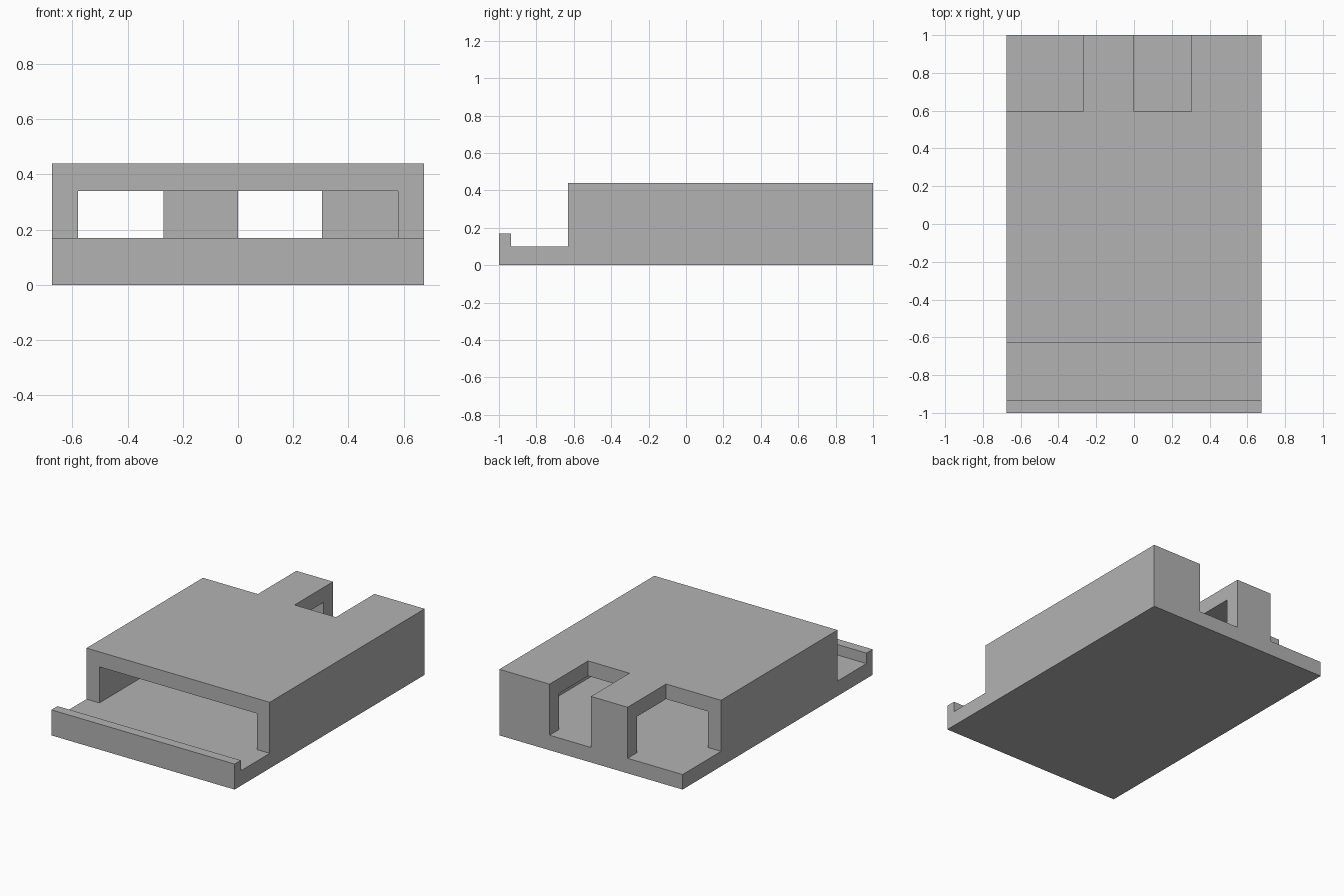
import bpy
import bmesh
from mathutils import Matrix, Vector

cube = bpy.data.objects.get("Cube")
if cube:
    bpy.data.objects.remove(cube, do_unlink=True)

W, FLOOR, TOP = 0.675, 0.10, 0.44      # half width, floor and roof heights
LIP_TOP, LIP_BACK, FACE = 0.17, -0.935, -0.63
NOTCH = 0.595                          # front edge of the rear notches

grey = bpy.data.materials.new("plain grey")
grey.use_nodes = True
grey.diffuse_color = (0.45, 0.45, 0.45, 1)
grey.node_tree.nodes["Principled BSDF"].inputs["Base Color"].default_value = grey.diffuse_color


def add_object(name, bm):
    bmesh.ops.recalc_face_normals(bm, faces=bm.faces)
    mesh = bpy.data.meshes.new(name)
    bm.to_mesh(mesh)
    bm.free()
    mesh.materials.append(grey)
    obj = bpy.data.objects.new(name, mesh)
    bpy.context.collection.objects.link(obj)
    return obj


def cut_box(target, name, low, high):
    """Subtract a box, given by its two corners, from the target."""
    low, high = Vector(low), Vector(high)
    bm = bmesh.new()
    bmesh.ops.create_cube(bm, size=1, matrix=Matrix.Translation((low + high) / 2)
                          @ Matrix.Diagonal((*(high - low), 1)))
    cutter = add_object(name, bm)
    cutter.hide_render = True
    cutter.hide_set(True)
    mod = target.modifiers.new(name, 'BOOLEAN')
    mod.operation = 'DIFFERENCE'
    mod.solver = 'EXACT'
    mod.object = cutter


# Side profile: base, front lip and tall body, swept across the width
profile = [(-1, 0), (1, 0), (1, TOP), (FACE, TOP), (FACE, FLOOR),
           (LIP_BACK, FLOOR), (LIP_BACK, LIP_TOP), (-1, LIP_TOP)]
bm = bmesh.new()
side = bm.faces.new([bm.verts.new((-W, y, z)) for y, z in profile])
sweep = bmesh.ops.extrude_face_region(bm, geom=[side], use_keep_orig=True)
bmesh.ops.translate(bm, vec=(2 * W, 0, 0),
                    verts=[v for v in sweep["geom"] if isinstance(v, bmesh.types.BMVert)])
housing = add_object("housing", bm)

# Hollow interior, open at the front and closed by a rear wall
cut_box(housing, "cavity_cutter", (-0.58, FACE - 0.1, FLOOR), (0.58, 0.9, 0.34))

# Rear notches through the roof and back wall: the corner one and the middle one
cut_box(housing, "corner_notch_cutter", (-W - 0.1, NOTCH, FLOOR), (-0.27, 1.1, TOP + 0.1))
cut_box(housing, "middle_notch_cutter", (0, NOTCH, FLOOR), (0.305, 1.1, TOP + 0.1))

# Make the cuts permanent and drop the cutters
bpy.context.view_layer.update()
result = bpy.data.meshes.new_from_object(
    housing.evaluated_get(bpy.context.evaluated_depsgraph_get()))
cutters = [m.object for m in housing.modifiers]
housing.modifiers.clear()
housing.data = result
result.name = "housing"
for cutter in cutters:
    bpy.data.objects.remove(cutter, do_unlink=True)
